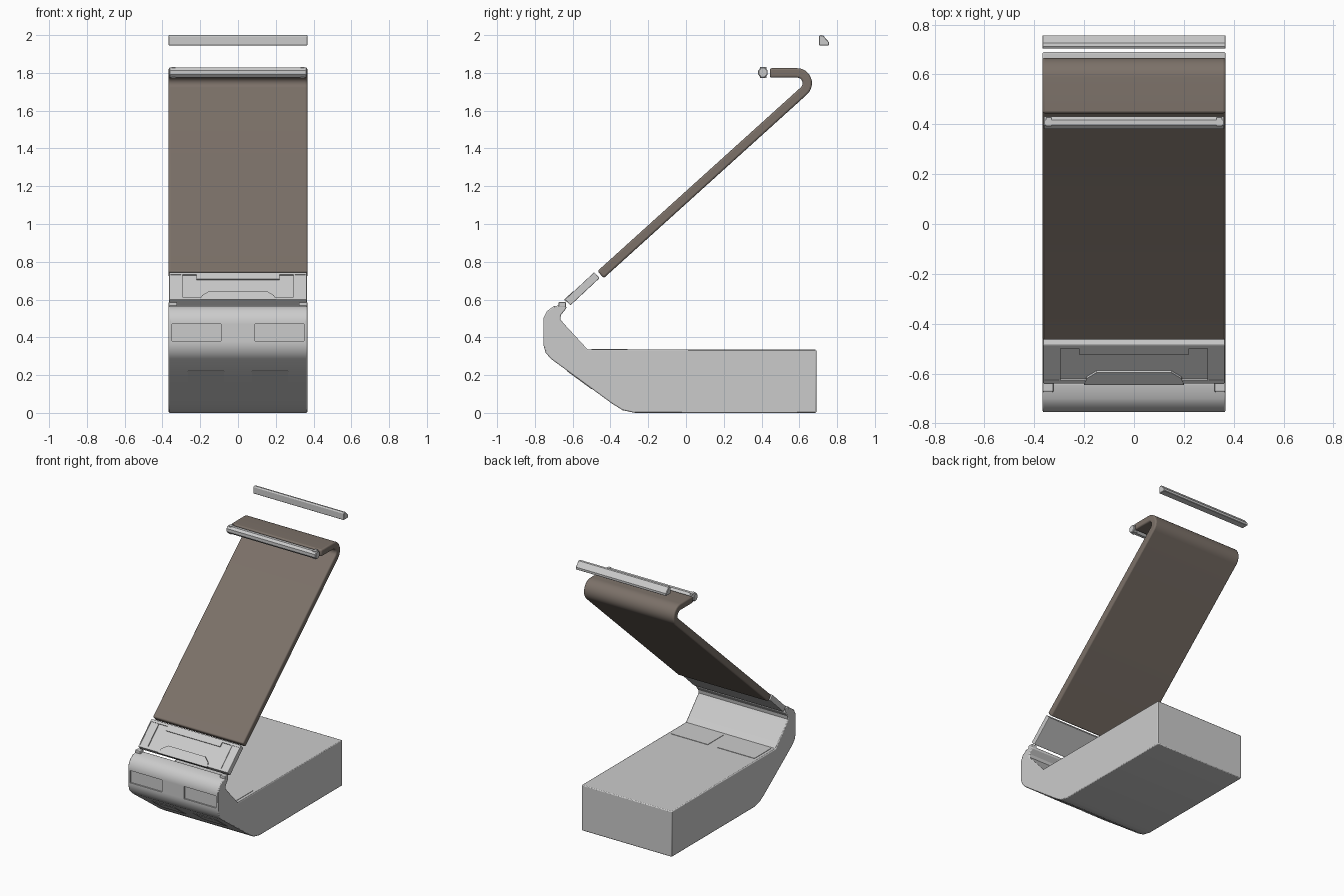
import bpy, bmesh, math
from mathutils import Vector

if "Cube" in bpy.data.objects:
    bpy.data.objects.remove(bpy.data.objects["Cube"])


def link(name, bm, mat=None, bevel=0.0, segments=2):
    bmesh.ops.recalc_face_normals(bm, faces=bm.faces)
    me = bpy.data.meshes.new(name)
    bm.to_mesh(me)
    bm.free()
    ob = bpy.data.objects.new(name, me)
    bpy.context.collection.objects.link(ob)
    if mat:
        me.materials.append(mat)
    if bevel:
        m = ob.modifiers.new("bevel", 'BEVEL')
        m.width, m.segments = bevel, segments
        m.limit_method, m.angle_limit = 'ANGLE', math.radians(50)
    return ob


def prism(name, profile, half, **kw):
    """Extrude a (y, z) outline across x."""
    bm = bmesh.new()
    f = bm.faces.new([bm.verts.new((-half, y, z)) for y, z in profile])
    r = bmesh.ops.extrude_face_region(bm, geom=[f])
    bmesh.ops.translate(bm, vec=(2 * half, 0, 0),
                        verts=[v for v in r["geom"] if isinstance(v, bmesh.types.BMVert)])
    return link(name, bm, **kw)


def box(name, loc, size, tilt=0.0, **kw):
    bm = bmesh.new()
    bmesh.ops.create_cube(bm, size=1)
    bmesh.ops.scale(bm, vec=size, verts=bm.verts)
    ob = link(name, bm, **kw)
    ob.location, ob.rotation_euler.x = loc, tilt
    return ob


def cut(target, cutter):
    m = target.modifiers.new("recess", 'BOOLEAN')
    m.operation, m.object, m.solver = 'DIFFERENCE', cutter, 'EXACT'
    cutter.hide_render = True
    cutter.hide_viewport = True


def smooth(ob):
    bpy.ops.object.select_all(action='DESELECT')
    ob.select_set(True)
    bpy.context.view_layer.objects.active = ob
    bpy.ops.object.shade_smooth_by_angle(angle=math.radians(30))


brown = bpy.data.materials.new("brown_leather")
brown.diffuse_color = (0.2, 0.165, 0.14, 1)
brown.use_nodes = True
brown.node_tree.nodes["Principled BSDF"].inputs["Base Color"].default_value = brown.diffuse_color

# Base block with the sloped front and upright hinge head
base = prism("base", [(0.69, 0), (0.69, 0.335), (-0.52, 0.335), (-0.65, 0.476),
                      (-0.665, 0.495), (-0.662, 0.518), (-0.632, 0.555), (-0.638, 0.573),
                      (-0.70, 0.565), (-0.735, 0.54), (-0.755, 0.50), (-0.755, 0.36),
                      (-0.743, 0.318), (-0.715, 0.286), (-0.39, 0.048), (-0.335, 0.014),
                      (-0.27, 0)], 0.367, bevel=0.006)
for s, side in ((-1, "left"), (1, "right")):
    # Front window recesses
    cut(base, box("window_cutter_" + side, (s * 0.22, -0.755, 0.425), (0.26, 0.02, 0.09)))
    # Thin pads on the lower slope and on the top by the hinge
    box("slope_pad_" + side, (s * 0.17, -0.563, 0.175), (0.19, 0.16, 0.006),
        tilt=-math.atan2(0.238, 0.325))
    box("top_pad_" + side, (s * 0.19, -0.405, 0.335), (0.30, 0.19, 0.006))
    # Hinge knobs
    box("hinge_knob_" + side, (s * 0.345, -0.655, 0.572), (0.045, 0.04, 0.03), bevel=0.006)
smooth(base)

# Tilted hinge plate with shallow wells
tilt = math.radians(43)
along = Vector((0, math.cos(tilt), math.sin(tilt)))
up = Vector((0, -math.sin(tilt), math.cos(tilt)))
mid = Vector((0, -0.549, 0.657))
plate = box("hinge_plate", mid, (0.73, 0.212, 0.042), tilt, bevel=0.004)
cut(plate, box("well_cutter", mid + up * 0.021, (0.59, 0.175, 0.016), tilt))
for s, side in ((-1, "left"), (1, "right")):
    cut(plate, box("side_well_cutter_" + side, mid + up * 0.021 + Vector((s * 0.33, 0, 0)),
                   (0.055, 0.175, 0.008), tilt))
box("plate_strip", mid + up * 0.015 + along * 0.072, (0.44, 0.034, 0.012), tilt)

# Trapezoid latch tab lying on the plate
bm = bmesh.new()
tab = bm.faces.new([bm.verts.new(Vector((x, 0, 0)) + mid + along * a + up * 0.008)
                    for x, a in ((-0.20, -0.11), (0.20, -0.11), (0.19, -0.075),
                                 (0.15, -0.042), (-0.15, -0.042), (-0.19, -0.075))])
r = bmesh.ops.extrude_face_region(bm, geom=[tab])
bmesh.ops.translate(bm, vec=up * 0.016,
                    verts=[v for v in r["geom"] if isinstance(v, bmesh.types.BMVert)])
link("latch_tab", bm)

# Curled flap: centre line with a bend, thickened both ways
cy, cz, rad, half = 0.587, 1.745, 0.055, 0.025
normal = Vector((math.sin(math.radians(42)), -math.cos(math.radians(42))))
path = [(Vector((-0.452, 0.732)), normal)]
for i in range(13):
    a = math.radians(-48 + 138 * i / 12)
    n = Vector((math.cos(a), math.sin(a)))
    path.append((Vector((cy, cz)) + n * rad, n))
path.append((Vector((0.444, 1.80)), Vector((0, 1))))
outline = [p + n * half for p, n in path] + [p - n * half for p, n in reversed(path)]
smooth(prism("flap", outline, 0.368, mat=brown, bevel=0.01, segments=3))

# Rod at the flap tip, with small end blocks
rod = prism("tip_rod", [(0.407 + 0.027 * math.cos(math.pi * (i + 0.5) / 4),
                         1.802 + 0.029 * math.sin(math.pi * (i + 0.5) / 4))
                        for i in range(8)], 0.364, bevel=0.004, segments=1)
for s, side in ((-1, "left"), (1, "right")):
    box("rod_clip_" + side, (s * 0.342, 0.41, 1.802), (0.022, 0.034, 0.058))

# Loose wedge bar on top
prism("top_bar", [(0.704, 1.945), (0.757, 1.945), (0.757, 1.963), (0.726, 1.998),
                  (0.712, 2.0), (0.704, 1.995)], 0.368, bevel=0.003, segments=1)
